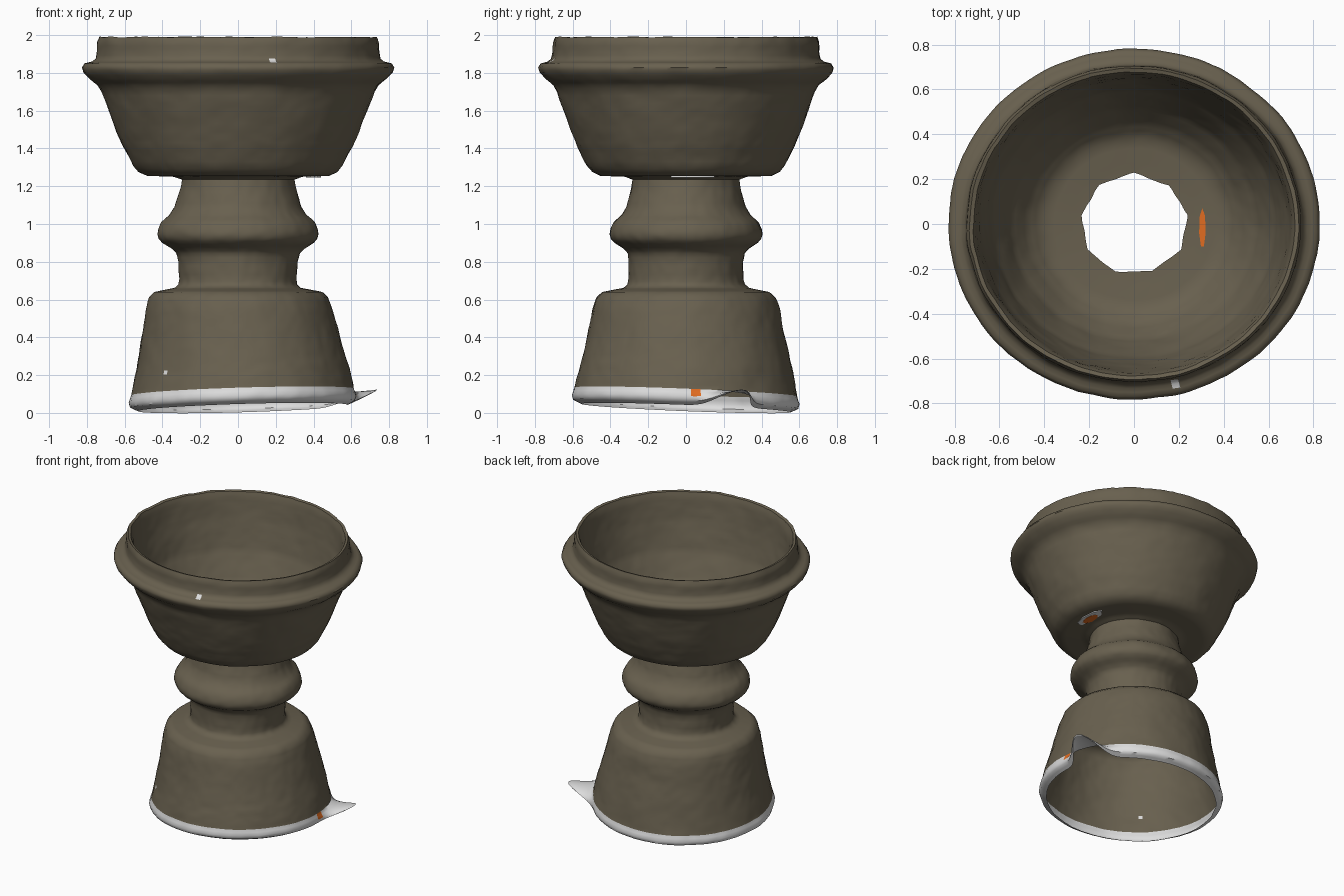
import bpy, bmesh, math
from mathutils import Matrix, Vector, noise

old = bpy.data.objects.get("Cube")
if old:
    bpy.data.objects.remove(old, do_unlink=True)


def material(name, rgb):
    m = bpy.data.materials.new(name)
    m.use_nodes = True
    m.diffuse_color = (*rgb, 1)
    bsdf = m.node_tree.nodes["Principled BSDF"]
    bsdf.inputs["Base Color"].default_value = (*rgb, 1)
    bsdf.inputs["Roughness"].default_value = 0.9
    return m


CLAY = material("brown clay", (0.14, 0.118, 0.078))
CHALK = material("pale chalk", (0.72, 0.72, 0.72))
ORANGE = material("orange", (0.75, 0.15, 0.015))
SEGMENTS = 144
TONGUE_ANGLE = 0.4


def clamp(t):
    return max(0.0, min(1.0, t))


def resample(points, step=0.025):
    """Split long profile segments so the surface can carry slight unevenness."""
    rows = []
    for (r0, z0), (r1, z1) in zip(points, points[1:]):
        n = max(1, math.ceil(math.hypot(r1 - r0, z1 - z0) / step))
        rows += [(r0 + (r1 - r0) * k / n, z0 + (z1 - z0) * k / n) for k in range(n)]
    return rows + [points[-1]]


def place(r, z, a):
    """Turn a profile point into a slightly irregular, hand-worked position."""
    oval = 1 - 0.055 * clamp((z - 0.6) / 0.3)
    low = clamp((0.3 - z) / 0.15)
    p = Vector((r * math.cos(a), r * math.sin(a), z))
    bump = noise.noise(p * 7) * 0.005 + noise.noise(p * 22) * 0.003
    # ragged tongue flaring from the foot
    turn = (a - TONGUE_ANGLE + math.pi) % (2 * math.pi) - math.pi
    flare = math.exp(-(turn / 0.17) ** 2) * clamp((0.1 - z) / 0.07)
    r += bump + 0.21 * flare
    x = r * math.cos(a) + 0.025 * clamp((0.65 - z) / 0.4)
    y = r * math.sin(a) * oval
    z += low * (0.03 * x - 0.04 * y) + 0.085 * flare
    if z > 1.93:
        z += bump
    return Vector((x, y, min(z, 2.0)))


def revolve(name, profile, mats, hole_sides=0, chalk_below=0, specks=()):
    """Lathe a profile; the last ring can be a coarse polygon."""
    rows = resample(profile)
    bm = bmesh.new()
    rings = []
    for i, (r, z) in enumerate(rows):
        ring = []
        for j in range(SEGMENTS):
            a = 2 * math.pi * j / SEGMENTS
            rad = r
            if hole_sides and i == len(rows) - 1:
                half = math.pi / hole_sides
                rad = r * math.cos(half) / math.cos((a - 0.17) % (2 * half) - half)
            ring.append(bm.verts.new(place(rad, z, a)))
        rings.append(ring)
    for i in range(len(rows) - 1):
        for j in range(SEGMENTS):
            k = (j + 1) % SEGMENTS
            f = bm.faces.new((rings[i][j], rings[i][k], rings[i + 1][k], rings[i + 1][j]))
            c = f.calc_center_median()
            if (rows[i][1] + rows[i + 1][1]) / 2 < chalk_below:
                f.material_index = 1
            for centre, index in specks:
                if (c - Vector(centre)).length < 0.024:
                    f.material_index = index
    return finish(name, bm, mats)


def finish(name, bm, mats):
    me = bpy.data.meshes.new(name)
    bm.to_mesh(me)
    bm.free()
    for m in mats:
        me.materials.append(m)
    ob = bpy.data.objects.new(name, me)
    bpy.context.collection.objects.link(ob)
    bpy.ops.object.select_all(action="DESELECT")
    ob.select_set(True)
    bpy.context.view_layer.objects.active = ob
    bpy.ops.object.shade_smooth_by_angle(angle=math.radians(50))
    return ob


# Outer shell: foot, neck with bead, bowl and stepped rim
outer = [
    (0.555, 0.025), (0.595, 0.045), (0.602, 0.07), (0.59, 0.11), (0.57, 0.2),
    (0.525, 0.4), (0.495, 0.55), (0.475, 0.61), (0.445, 0.64), (0.38, 0.653),
    (0.335, 0.662), (0.315, 0.68), (0.31, 0.71), (0.315, 0.8), (0.325, 0.845),
    (0.35, 0.87), (0.4, 0.9), (0.42, 0.92), (0.428, 0.945), (0.423, 0.975),
    (0.405, 1.01), (0.36, 1.05), (0.335, 1.09), (0.305, 1.19), (0.298, 1.235),
    (0.34, 1.25), (0.48, 1.255), (0.525, 1.275), (0.555, 1.31), (0.608, 1.41),
    (0.65, 1.51), (0.685, 1.6), (0.722, 1.7), (0.745, 1.735), (0.79, 1.77),
    (0.82, 1.803), (0.828, 1.828), (0.815, 1.85), (0.775, 1.86), (0.755, 1.875),
    (0.748, 1.91), (0.746, 1.96), (0.735, 1.99),
]
revolve("goblet_shell", outer, [CLAY, CHALK, ORANGE], chalk_below=0.105,
        specks=[((-0.39, -0.41, 0.225), 1), ((0.19, -0.71, 1.865), 1),
                ((0.61, 0.05, 0.1), 2)])

# Inner bowl, joined at the rim and open at the bottom
inner = [
    (0.735, 1.99), (0.717, 1.985), (0.705, 1.95), (0.68, 1.8), (0.63, 1.6),
    (0.545, 1.42), (0.475, 1.33), (0.42, 1.285), (0.38, 1.27), (0.24, 1.256),
]
revolve("bowl_lining", inner, [CLAY], hole_sides=9)


# Small worn patches around the crack where the bowl meets the neck
def patch(name, centre, size, mat):
    bm = bmesh.new()
    bmesh.ops.create_cone(bm, cap_ends=True, segments=7, radius1=0.5, radius2=0.5, depth=1)
    bmesh.ops.transform(bm, matrix=Matrix.LocRotScale(Vector(centre), None, Vector(size)),
                        verts=bm.verts)
    finish(name, bm, [mat])


patch("crack_edge_under_bowl", (0.4, 0.03, 1.2505), (0.08, 0.24, 0.006), CHALK)
patch("crack_under_bowl", (0.39, 0.02, 1.249), (0.06, 0.14, 0.006), ORANGE)
patch("crack_in_bowl", (0.305, -0.02, 1.263), (0.03, 0.18, 0.008), ORANGE)
